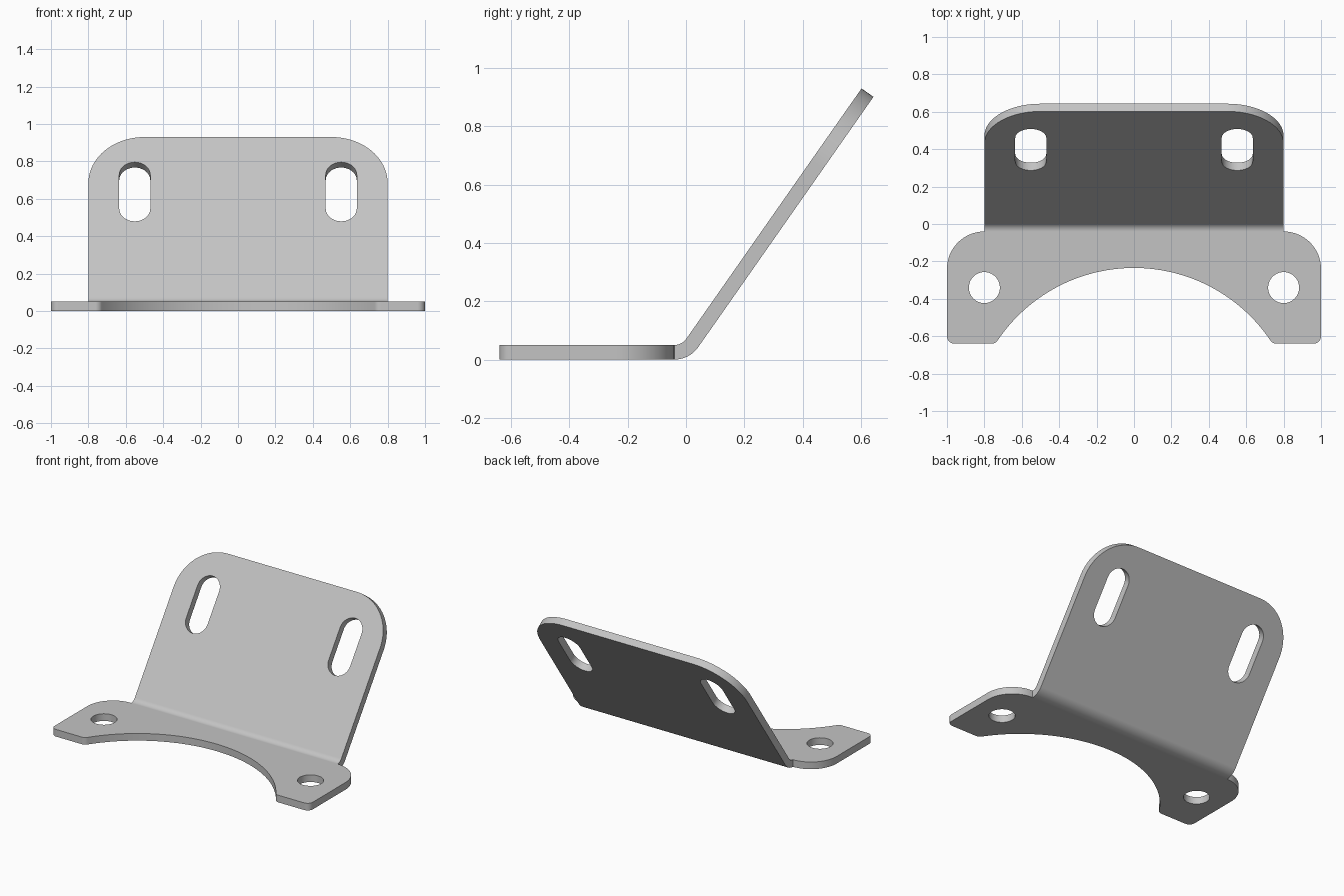
import bpy
import bmesh
from math import radians, degrees, sin, cos, atan2, hypot, sqrt
from mathutils import Vector

if "Cube" in bpy.data.objects:
    bpy.data.objects.remove(bpy.data.objects["Cube"], do_unlink=True)

# Sheet metal dimensions
THICK = 0.05
BEND_RADIUS = 0.05
BEND_ANGLE = radians(55)
BEND_START = -0.04
BEND_END = BEND_START + BEND_RADIUS * BEND_ANGLE
TOP = BEND_END + 1.048
FRONT = -0.64
BEND_STEPS = 10


def arc(cx, cy, r, start, end, steps):
    """Points on a circular arc, angles in degrees."""
    angles = [radians(start + (end - start) * i / steps) for i in range(steps + 1)]
    return [(cx + r * cos(a), cy + r * sin(a)) for a in angles]


def slot(cx, cy, r, straight):
    """Closed loop with round ends; straight = 0 gives a circle."""
    loop = arc(cx, cy + straight / 2, r, 0, 180, 20) + arc(cx, cy - straight / 2, r, 180, 360, 20)
    return [p for i, p in enumerate(loop) if hypot(p[0] - loop[i - 1][0], p[1] - loop[i - 1][1]) > 1e-4]


def fold(co):
    """Wrap a point of the flat sheet around the bend."""
    x, v, w = co
    if v <= BEND_START:
        return Vector((x, v, w))
    a = min((v - BEND_START) / (BEND_END - BEND_START), 1) * BEND_ANGLE
    run = max(v - BEND_END, 0)
    radius = BEND_RADIUS + THICK - w
    return Vector((x,
                   BEND_START + radius * sin(a) + run * cos(a),
                   THICK + BEND_RADIUS - radius * cos(a) + run * sin(a)))


# Half outline of the unfolded sheet: notch, toe, ear, upright corner
NOTCH_R, NOTCH_Y, TOE_R = 0.88, -1.115, 0.04
toe_y = FRONT + TOE_R
toe_x = sqrt((NOTCH_R + TOE_R) ** 2 - (toe_y - NOTCH_Y) ** 2)
tangent = degrees(atan2(toe_y - NOTCH_Y, toe_x))
half = arc(0, NOTCH_Y, NOTCH_R, 90, tangent, 32)
half += arc(toe_x, toe_y, TOE_R, 180 + tangent, 270, 8)[1:]
half += arc(1 - TOE_R, toe_y, TOE_R, 270, 360, 8)
half += arc(0.8, BEND_START - 0.2, 0.2, 0, 90, 16)
half += arc(0.5, TOP - 0.3, 0.3, 0, 90, 20)
outline = half + [(-x, y) for x, y in reversed(half[1:])]

# Bolt holes in the base and slots in the upright
loops = [outline]
for side in (-1, 1):
    loops.append(slot(side * 0.8, -0.34, 0.083, 0))
    loops.append(slot(side * 0.552, BEND_END + 0.691, 0.083, 0.22))

bm = bmesh.new()
for loop in loops:
    verts = [bm.verts.new((x, y, 0)) for x, y in loop]
    for i, v in enumerate(verts):
        bm.edges.new((verts[i - 1], v))
bmesh.ops.triangle_fill(bm, use_beauty=True, use_dissolve=False,
                        edges=bm.edges[:], normal=(0, 0, 1))

# Cut lines across the bend, then thicken and fold
for i in range(BEND_STEPS + 1):
    v = BEND_START + (BEND_END - BEND_START) * i / BEND_STEPS
    bmesh.ops.bisect_plane(bm, geom=bm.verts[:] + bm.edges[:] + bm.faces[:], dist=1e-5,
                           plane_co=(0, v, 0), plane_no=(0, 1, 0))
raised = bmesh.ops.extrude_face_region(bm, geom=bm.faces[:], use_keep_orig=True)
for item in raised["geom"]:
    if isinstance(item, bmesh.types.BMVert):
        item.co.z = THICK
for v in bm.verts:
    v.co = fold(v.co)
bmesh.ops.recalc_face_normals(bm, faces=bm.faces[:])

mesh = bpy.data.meshes.new("bent_bracket")
bm.to_mesh(mesh)
bm.free()
bracket = bpy.data.objects.new("bent_bracket", mesh)
bpy.context.collection.objects.link(bracket)

# Plain grey metal
grey = bpy.data.materials.new("light_grey_metal")
grey.use_nodes = True
colour = (0.55, 0.55, 0.55, 1)
grey.diffuse_color = colour
grey.node_tree.nodes["Principled BSDF"].inputs["Base Color"].default_value = colour
mesh.materials.append(grey)

# Smooth bend and rounded edges, flat sheet faces
for obj in bpy.context.selected_objects:
    obj.select_set(False)
bracket.select_set(True)
bpy.context.view_layer.objects.active = bracket
bpy.ops.object.shade_smooth_by_angle(angle=radians(30))
weighted = bracket.modifiers.new("even_normals", 'WEIGHTED_NORMAL')
weighted.keep_sharp = True
